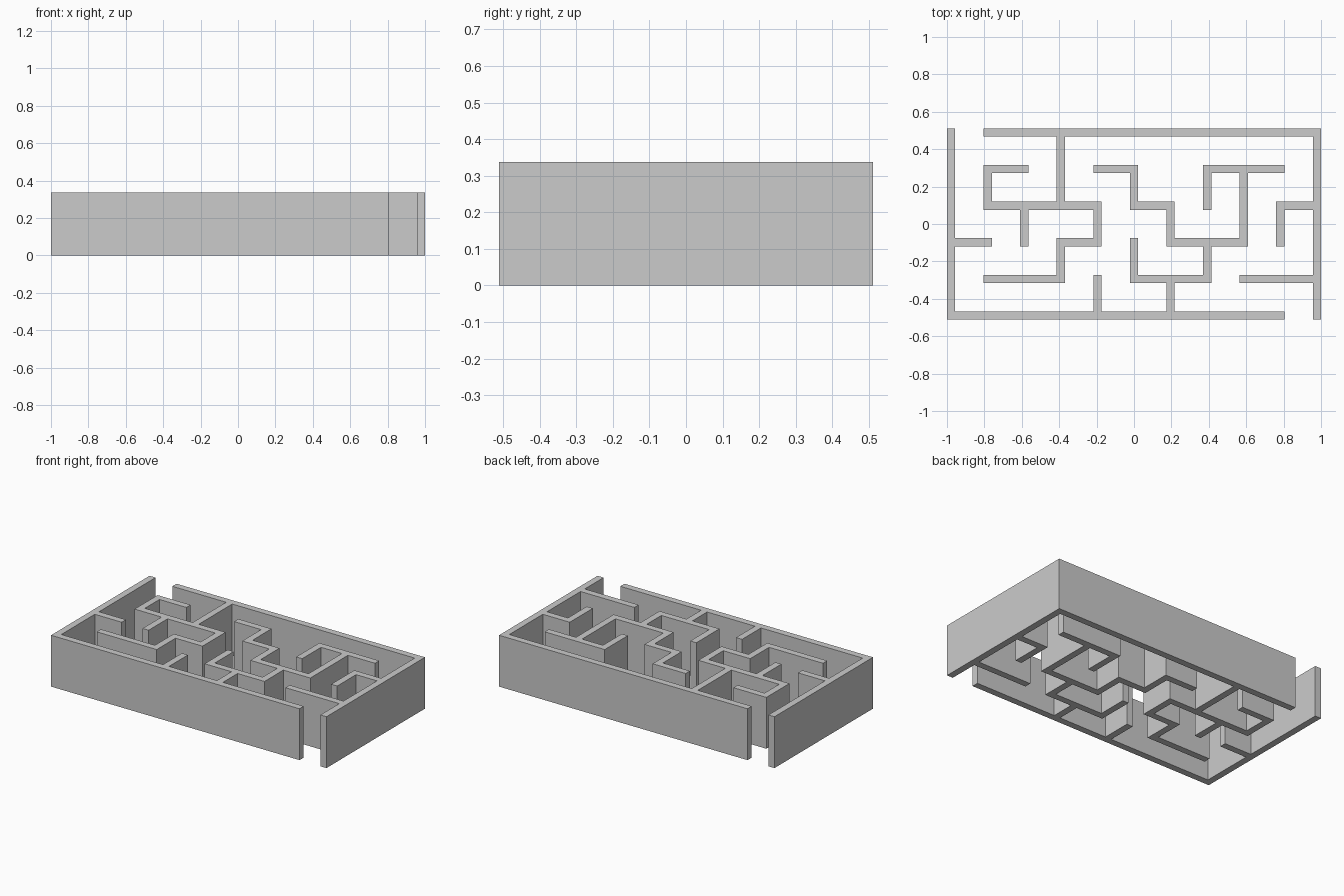
import bpy, bmesh

if "Cube" in bpy.data.objects:
    bpy.data.objects.remove(bpy.data.objects["Cube"])

COLS, ROWS = 10, 5
T = 0.044                      # wall thickness
H = 0.337                      # wall height
P = (2 - T) / COLS             # cell pitch

# Wall runs as polylines of maze grid points (column, row)
outer = [
    [(10, 5), (1, 5)],
    [(0, 5), (0, 0), (9, 0)],
    [(10, 0), (10, 5)],
]
inner = [
    [(2, 4), (1, 4), (1, 3), (4, 3), (4, 2), (3, 2), (3, 1), (1, 1)],
    [(3, 3), (3, 5)],
    [(2, 2), (2, 3)],
    [(0, 2), (1, 2)],
    [(4, 0), (4, 1)],
    [(4, 4), (5, 4), (5, 3), (6, 3), (6, 2), (8, 2), (8, 4)],
    [(7, 3), (7, 4), (9, 4)],
    [(7, 2), (7, 1), (5, 1), (5, 2)],
    [(6, 0), (6, 1)],
    [(9, 2), (9, 3), (10, 3)],
    [(8, 1), (10, 1)],
]


def footprint(runs):
    """Tiles covered by walls: even index = post, odd index = span."""
    tiles = set()
    for run in runs:
        for (a, b), (c, d) in zip(run, run[1:]):
            for i in range(2 * min(a, c), 2 * max(a, c) + 1):
                for j in range(2 * min(b, d), 2 * max(b, d) + 1):
                    tiles.add((i, j))
    return tiles


def line(k, n):
    """Coordinate of tile boundary k along an axis of n cells."""
    return (k // 2 - n / 2) * P + (T / 2 if k % 2 else -T / 2)


def build_walls(name, runs):
    bm = bmesh.new()
    cache = {}

    def vert(i, j):
        if (i, j) not in cache:
            cache[i, j] = bm.verts.new((line(i, COLS), line(j, ROWS), 0))
        return cache[i, j]

    for i, j in sorted(footprint(runs)):
        bm.faces.new([vert(i, j), vert(i + 1, j), vert(i + 1, j + 1), vert(i, j + 1)])
    # Raise the floor plan into solid walls
    ext = bmesh.ops.extrude_face_region(bm, geom=bm.faces[:], use_keep_orig=True)
    top = [g for g in ext["geom"] if isinstance(g, bmesh.types.BMVert)]
    bmesh.ops.translate(bm, verts=top, vec=(0, 0, H))
    bmesh.ops.recalc_face_normals(bm, faces=bm.faces[:])
    # Merge flat tiles into clean faces
    bmesh.ops.dissolve_limit(bm, angle_limit=0.01, verts=bm.verts[:], edges=bm.edges[:])
    mesh = bpy.data.meshes.new(name)
    bm.to_mesh(mesh)
    bm.free()
    obj = bpy.data.objects.new(name, mesh)
    bpy.context.collection.objects.link(obj)


# Outer and inner walls joined as one solid
build_walls("maze_walls", outer + inner)
